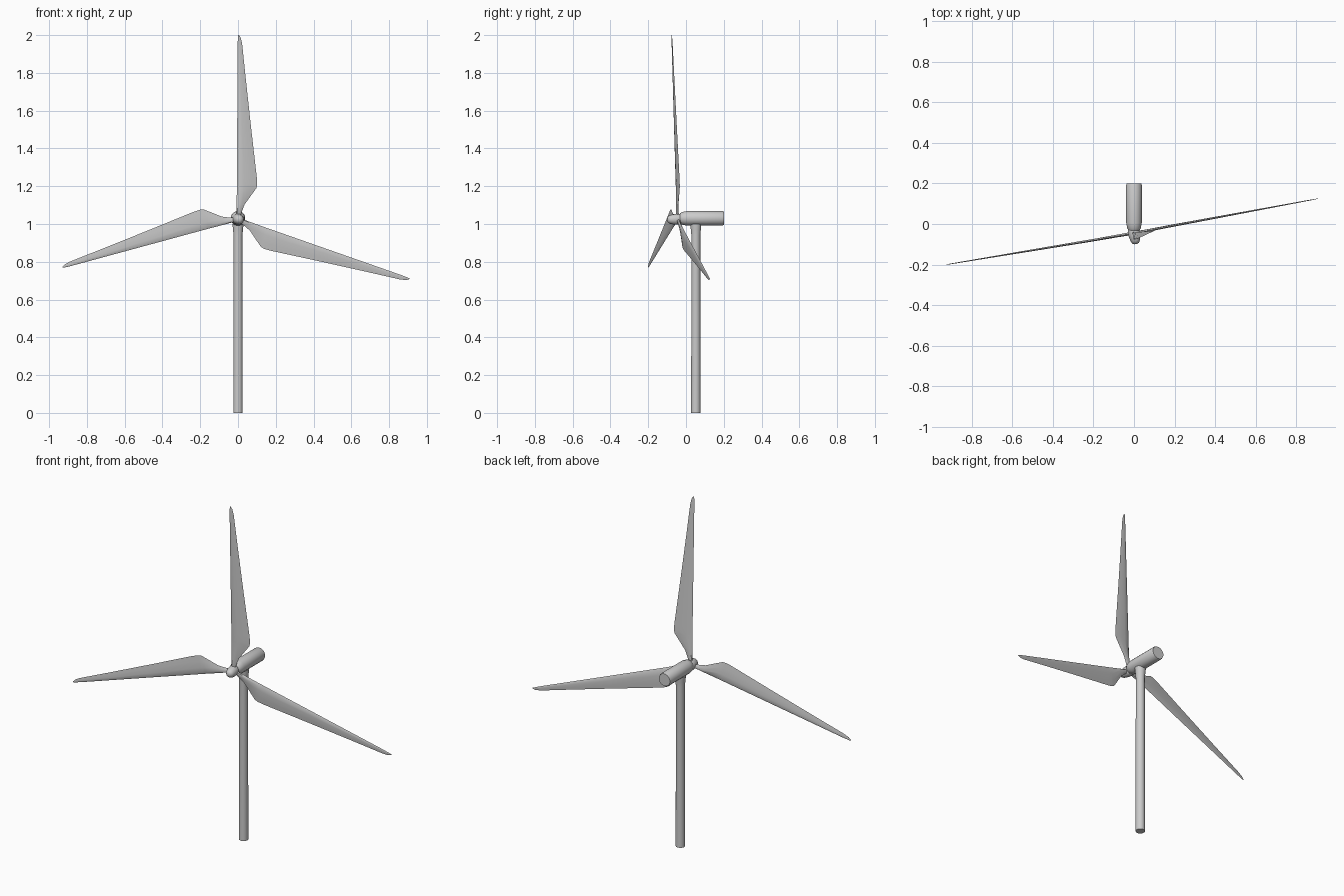
import bpy, bmesh, math
from mathutils import Matrix, Vector

if "Cube" in bpy.data.objects:
    bpy.data.objects.remove(bpy.data.objects["Cube"])


def make_object(name, bm, matrix=Matrix()):
    bmesh.ops.recalc_face_normals(bm, faces=bm.faces)
    mesh = bpy.data.meshes.new(name)
    bm.to_mesh(mesh)
    bm.free()
    mesh.transform(matrix)
    obj = bpy.data.objects.new(name, mesh)
    bpy.context.collection.objects.link(obj)
    bpy.ops.object.select_all(action='DESELECT')
    obj.select_set(True)
    bpy.context.view_layer.objects.active = obj
    bpy.ops.object.shade_smooth_by_angle(angle=math.radians(40))
    return obj


def loft(rings):
    """Skin closed rings of points and cap both ends."""
    bm = bmesh.new()
    loops = [[bm.verts.new(p) for p in ring] for ring in rings]
    n = len(loops[0])
    for a, b in zip(loops, loops[1:]):
        for i in range(n):
            j = (i + 1) % n
            bm.faces.new((a[i], a[j], b[j], b[i]))
    bm.faces.new(loops[0])
    bm.faces.new(loops[-1])
    return bm


def lathe(profile, sides):
    """Revolve (radius, height) pairs around z."""
    return loft([[(r * math.cos(math.tau * (i + .5) / sides),
                   r * math.sin(math.tau * (i + .5) / sides), h)
                  for i in range(sides)] for r, h in profile])


# tower, flaring slightly below the nacelle
make_object("tower", lathe([(.025, 0), (.024, .94), (.027, .97), (.03, 1.0)], 16),
            Matrix.Translation((0, .052, 0)))

# nacelle: horizontal drum with eased ends
to_y = Matrix.Rotation(-math.pi / 2, 4, 'X')
make_object("nacelle", lathe([(.026, -.033), (.034, -.022), (.039, .005), (.039, .193),
                              (.036, .2)], 16),
            Matrix.Translation((0, 0, 1.03)) @ to_y)

# rotor frame: yawed and tilted against the nacelle
rotor = (Matrix.Translation((0, -.045, 1.025)) @ Matrix.Rotation(math.radians(10), 4, 'Z')
         @ Matrix.Rotation(math.radians(1.8), 4, 'X'))

# hub with rounded nose
make_object("hub", lathe([(.006, -.055), (.016, -.051), (.024, -.038), (.029, -.012),
                          (.029, .012), (.025, .03)], 16), rotor @ to_y)

# blades: distance from hub, leading edge, trailing edge, thickness
stations = [(.015, -.008, .012, .016), (.05, -.008, .024, .014), (.08, -.008, .036, .013),
            (.165, -.007, .098, .012), (.185, -.007, .102, .012), (.22, -.007, .1, .012),
            (.5, -.007, .066, .009), (.75, -.007, .037, .006), (.93, -.007, .017, .004),
            (.96, -.006, .01, .003), (.975, -.005, .001, .002)]
section = [(0, 0), (.12, .8), (.35, 1), (.7, .6), (1, 0), (.7, -.6), (.35, -1), (.12, -.8)]
for k, angle in enumerate((0, 109, -105)):
    rings = [[(lead + (trail - lead) * u, t / 2 * v, r) for u, v in section]
             for r, lead, trail, t in stations]
    make_object(f"blade_{k + 1}", loft(rings),
                rotor @ Matrix.Rotation(math.radians(angle), 4, 'Y'))
